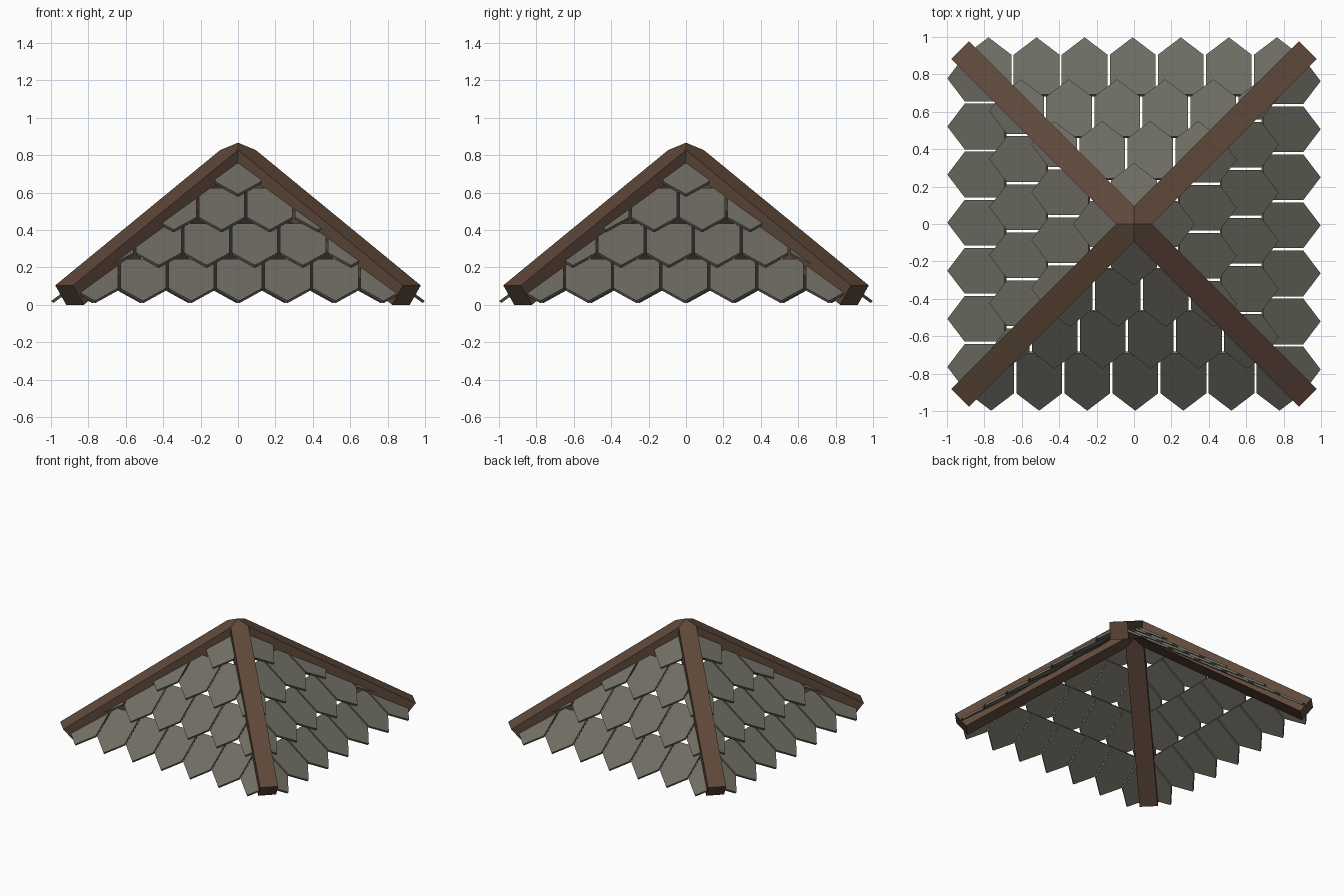
import bpy, bmesh, math
from mathutils import Vector

if "Cube" in bpy.data.objects:
    bpy.data.objects.remove(bpy.data.objects["Cube"])


def material(name, color):
    m = bpy.data.materials.new(name)
    m.diffuse_color = (*color, 1)
    m.use_nodes = True
    m.node_tree.nodes["Principled BSDF"].inputs["Base Color"].default_value = m.diffuse_color
    return m


slate = material("slate", (0.155, 0.15, 0.122))
wood = material("wood", (0.115, 0.066, 0.043))


def finish(name, bm, mat):
    bmesh.ops.recalc_face_normals(bm, faces=bm.faces)
    me = bpy.data.meshes.new(name)
    bm.to_mesh(me)
    bm.free()
    me.materials.append(mat)
    bpy.context.collection.objects.link(bpy.data.objects.new(name, me))


def prism(bm, top, bottom):
    a = [bm.verts.new(p) for p in top]
    b = [bm.verts.new(p) for p in bottom]
    bm.faces.new(a)
    bm.faces.new(b[::-1])
    n = len(a)
    for i in range(n):
        bm.faces.new((a[i], b[i], b[(i + 1) % n], a[(i + 1) % n]))


# Tile: rectangle with a pointed lower end, tilted more gently than the roof
PITCH, SPACING, HALF, THICK = math.radians(36), 0.257, 0.1225, 0.016
TILE = [(0, 0), (HALF, 0.115), (HALF, 0.378), (-HALF, 0.378), (-HALF, 0.115)]
ALONG = Vector((0, math.cos(PITCH), math.sin(PITCH)))
NORMAL = Vector((0, -math.sin(PITCH), math.cos(PITCH)))


def add_tile(bm, x, y, z):
    t = bmesh.new()
    top = [Vector((x + u, y, z)) + ALONG * v for u, v in TILE]
    prism(t, top, [p - NORMAL * THICK for p in top])
    # trim at the two hips, hidden below the beams
    for side in (1, -1):
        r = bmesh.ops.bisect_plane(t, geom=t.verts[:] + t.edges[:] + t.faces[:],
                                   plane_co=(0, 0, 0), plane_no=(side, 1, 0),
                                   clear_outer=True)
        edges = [e for e in r["geom_cut"] if isinstance(e, bmesh.types.BMEdge)]
        if edges:
            bmesh.ops.holes_fill(t, edges=edges)
    tmp = bpy.data.meshes.new("tmp")
    t.to_mesh(tmp)
    t.free()
    bm.from_mesh(tmp)
    bpy.data.meshes.remove(tmp)


# Rows from eave to peak: x of the middle tile, tile index range
ROWS = [(0.007, -3, 3), (0.09, -3, 2), (-0.087, -1, 2), (0.0, 0, 0)]
# The sides are rotated or mirrored across the diagonal
SIDES = {
    "front": lambda x, y: (x, y),
    "back": lambda x, y: (-x, -y),
    "left": lambda x, y: (y, x),
    "right": lambda x, y: (-y, -x),
}
for side, place in SIDES.items():
    bm = bmesh.new()
    for row, (x0, first, last) in enumerate(ROWS):
        for i in range(first, last + 1):
            add_tile(bm, x0 + i * SPACING, -0.998 + row * 0.224, 0.022 + row * 0.19)
    for v in bm.verts:
        v.co.x, v.co.y = place(v.co.x, v.co.y)
    finish(side + "_tiles", bm, slate)

# Hip beams, mitred together at the peak
W, SLOPE, PEAK, DEPTH = 0.067, 0.58, 0.867, 0.152


def beam_outline(end, drop):
    plan = [(0, 0), (W, -W), (end, -W), (end, W), (W, W)]
    return [Vector((r, s, PEAK - drop - SLOPE * r)) for r, s in plan]


for k in range(4):
    a = math.radians(45 + 90 * k)
    bm = bmesh.new()
    prism(bm, beam_outline(1.315, 0), beam_outline(1.232, DEPTH))
    for v in bm.verts:
        r, s = v.co.x, v.co.y
        v.co.x = r * math.cos(a) - s * math.sin(a)
        v.co.y = r * math.sin(a) + s * math.cos(a)
    finish(f"hip_beam_{k + 1}", bm, wood)
